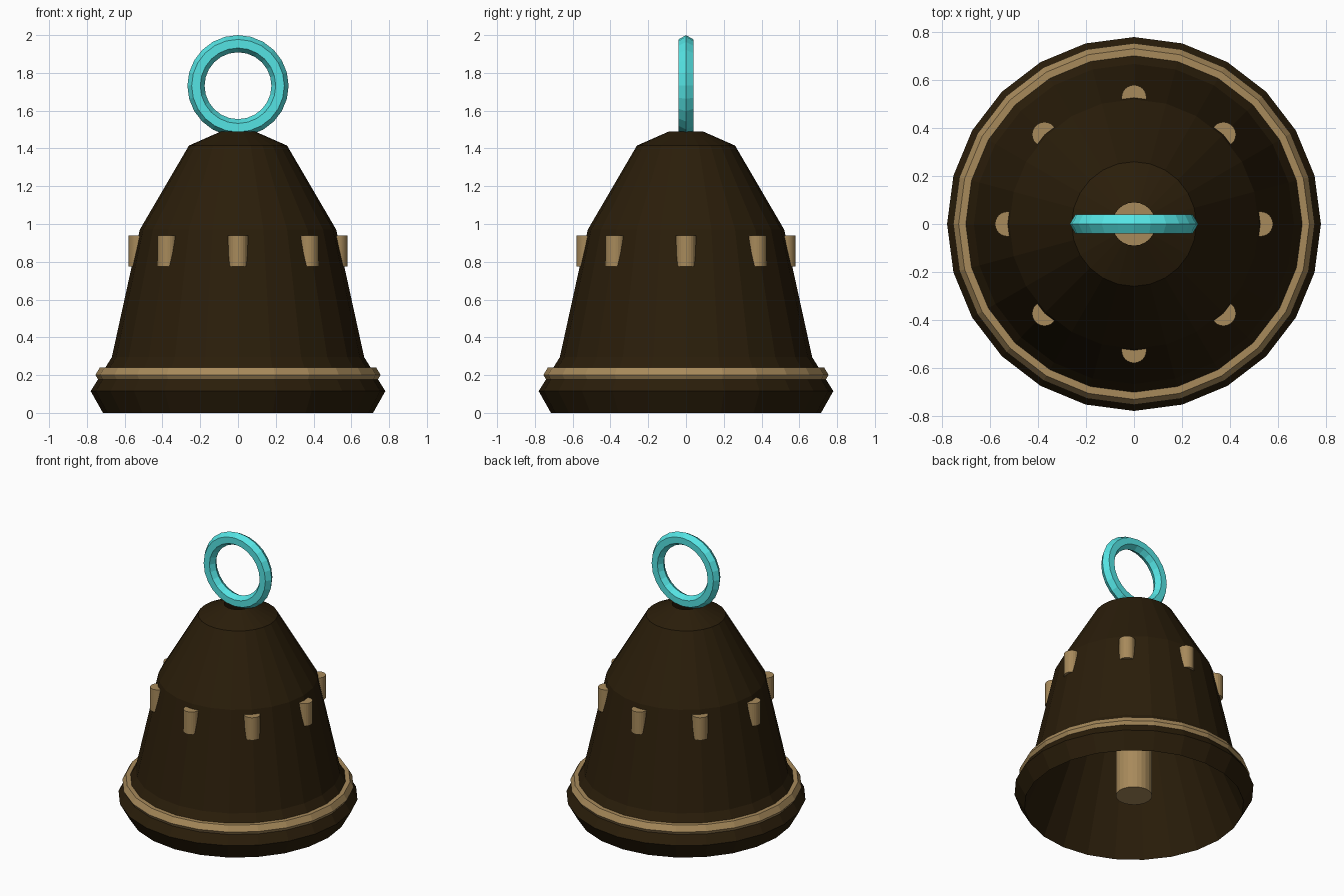
import bpy, math

if "Cube" in bpy.data.objects:
    bpy.data.objects.remove(bpy.data.objects["Cube"])


def material(name, rgb):
    m = bpy.data.materials.new(name)
    m.diffuse_color = (*rgb, 1)
    m.use_nodes = True
    m.node_tree.nodes["Principled BSDF"].inputs["Base Color"].default_value = m.diffuse_color
    return m


BROWN = material("dark bronze", (0.0232, 0.0125, 0.003))
TAN = material("tan brass", (0.39, 0.255, 0.105))
CYAN = material("turquoise", (0.09, 0.77, 0.77))


def lathe(name, profile, mat, closed=False, caps=False, seg=24, loc=(0, 0, 0), rot=(0, 0, 0)):
    """Revolve (radius, z) points around z, bottom to top on the outside."""
    n = len(profile)
    verts = [(r * math.cos(2 * math.pi * i / seg), r * math.sin(2 * math.pi * i / seg), z)
             for i in range(seg) for r, z in profile]
    faces = []
    for i in range(seg):
        a, b = i * n, (i + 1) % seg * n
        for k in range(n if closed else n - 1):
            j = (k + 1) % n
            faces.append((a + k, b + k, b + j, a + j))
    if caps:
        faces.append([i * n for i in reversed(range(seg))])
        faces.append([i * n + n - 1 for i in range(seg)])
    me = bpy.data.meshes.new(name)
    me.from_pydata(verts, [], faces)
    me.materials.append(mat)
    ob = bpy.data.objects.new(name, me)
    ob.location, ob.rotation_euler = loc, rot
    bpy.context.collection.objects.link(ob)
    return ob


def hex_ring(name, major, minor, mat, **kw):
    prof = [(major + minor * math.cos(k * math.pi / 3), minor * math.sin(k * math.pi / 3))
            for k in range(6)]
    return lathe(name, prof, mat, closed=True, **kw)


# Bell shell: stepped outside, straight conical inside, small opening at the crown
lathe("bell_body", [(0.715, 0), (0.78, 0.115), (0.668, 0.295), (0.52, 0.97),
                    (0.26, 1.415), (0.09, 1.49)], BROWN, closed=True)

# Clapper rod, seen from below and through the crown opening
lathe("clapper", [(0.118, 0.07), (0.118, 1.3)], TAN, caps=True)

# Band above the lip and hanging ring
hex_ring("lip_band", 0.709, 0.0455, TAN, loc=(0, 0, 0.201))
hex_ring("hanging_ring", 0.2225, 0.0455, CYAN, loc=(0, 0, 1.732), rot=(math.pi / 2, 0, 0))

# Eight upright studs around the shoulder
for i in range(8):
    a = i * math.pi / 4
    lathe(f"stud_{i + 1}", [(0.052, 0.776), (0.052, 0.938)], TAN, caps=True,
          loc=(0.528 * math.cos(a), 0.528 * math.sin(a), 0), rot=(0, 0, a))
